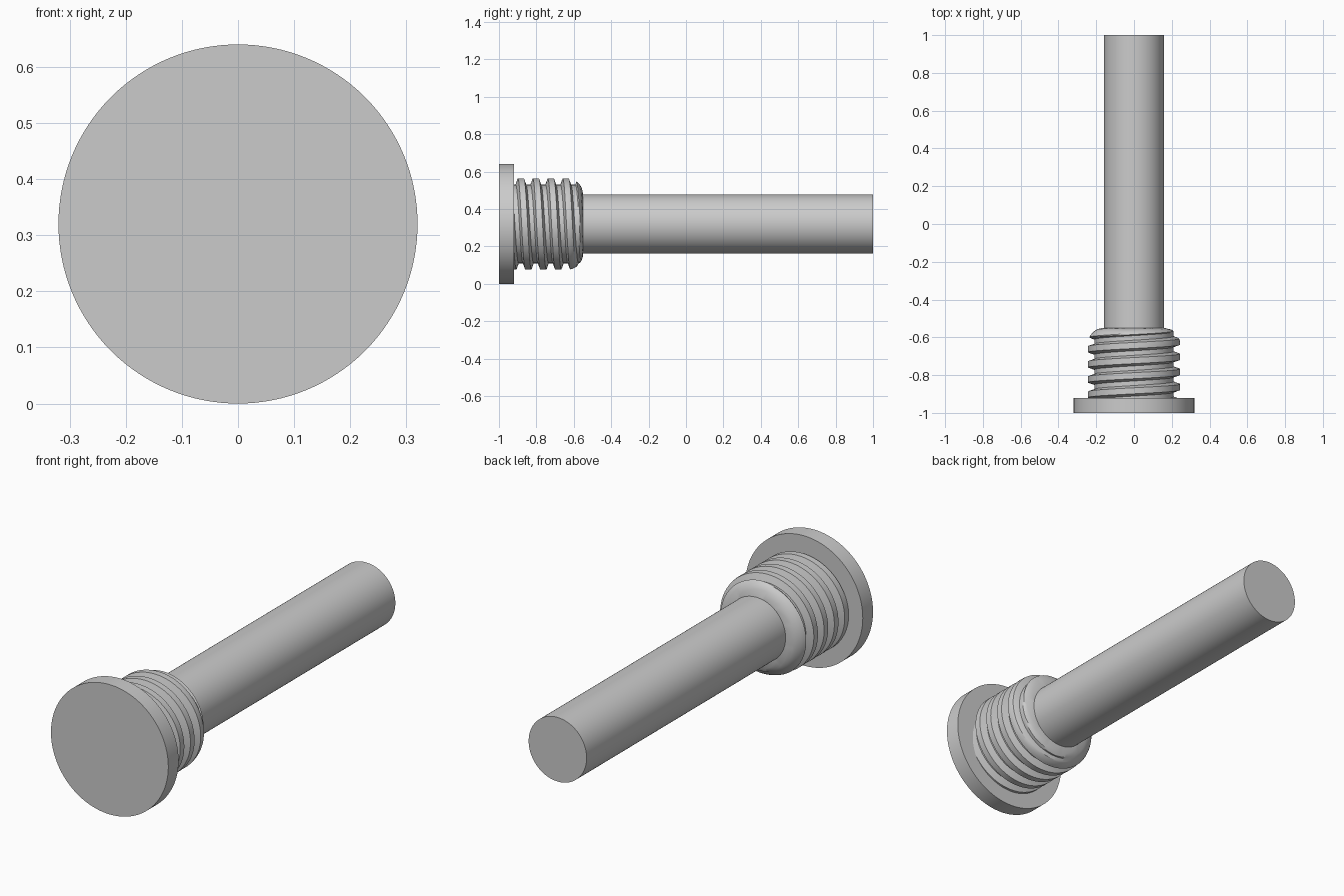
import bpy, bmesh, math

if "Cube" in bpy.data.objects:
    bpy.data.objects.remove(bpy.data.objects["Cube"])

AXIS_Z = 0.32
N = 128            # sides around the axis
Y0, Y1 = -0.92, -0.55   # ends of the threaded plug
CREST, ROOT, SHAFT, PITCH = 0.244, 0.21, 0.158, 0.08

grey = bpy.data.materials.new("plain_grey")
grey.diffuse_color = (0.6, 0.6, 0.6, 1)
grey.use_nodes = True
grey.node_tree.nodes["Principled BSDF"].inputs["Base Color"].default_value = grey.diffuse_color


def point(r, y, a):
    # angle a is measured from the top towards +x
    return (r * math.sin(a), y, AXIS_Z + r * math.cos(a))


def build(name, columns):
    """Skin a list of vertex columns running round the axis."""
    bm = bmesh.new()
    cols = [[bm.verts.new(p) for p in c] for c in columns]
    for a, b in zip(cols, cols[1:]):
        for j in range(len(a) - 1):
            bm.faces.new((a[j], a[j + 1], b[j + 1], b[j]))
    bmesh.ops.remove_doubles(bm, verts=bm.verts, dist=1e-5)
    bmesh.ops.dissolve_degenerate(bm, edges=bm.edges, dist=1e-5)
    bmesh.ops.recalc_face_normals(bm, faces=bm.faces)
    me = bpy.data.meshes.new(name)
    bm.to_mesh(me)
    bm.free()
    me.materials.append(grey)
    ob = bpy.data.objects.new(name, me)
    bpy.context.collection.objects.link(ob)
    bpy.ops.object.select_all(action='DESELECT')
    ob.select_set(True)
    bpy.context.view_layer.objects.active = ob
    bpy.ops.object.shade_smooth_by_angle(angle=math.radians(30))
    return ob


def lathe(name, profile):
    return build(name, [[point(r, y, 2 * math.pi * i / N) for r, y in profile]
                        for i in range(N + 1)])


# Flat round head and long plain shaft
lathe("head", [(0, -1), (0.32, -1), (0.32, Y0), (0.2, Y0)])
lathe("shaft", [(SHAFT, Y1), (SHAFT, 1), (0, 1)])


def envelope(y):
    """Plug outline: straight, then rounded down to the shaft."""
    t = min(max((y + 0.635) / (Y1 + 0.635), 0), 1)
    return SHAFT + (CREST - SHAFT) * math.sqrt(1 - t * t)


def thread(d):
    """Thread radius at distance d from the nearest crest centre."""
    t = min(max((abs(d) - 0.016) / 0.012, 0), 1)
    return CREST + (ROOT - CREST) * t


# Rows within one pitch, following the helix
steps = [-0.028, -0.022, -0.016, -0.005, 0.005, 0.016, 0.022, 0.028, 0.036, 0.044]
columns = []
for i in range(N + 1):
    col = []
    for k in range(-2, 6):
        crest = -0.883 + PITCH * (i / N + k)
        for s in steps:
            y = min(max(crest + s, Y0), Y1)
            d = (y - crest + PITCH / 2) % PITCH - PITCH / 2
            col.append(point(min(envelope(y), thread(d)), y, 2 * math.pi * i / N))
    columns.append(col)
build("threaded_plug", columns)
